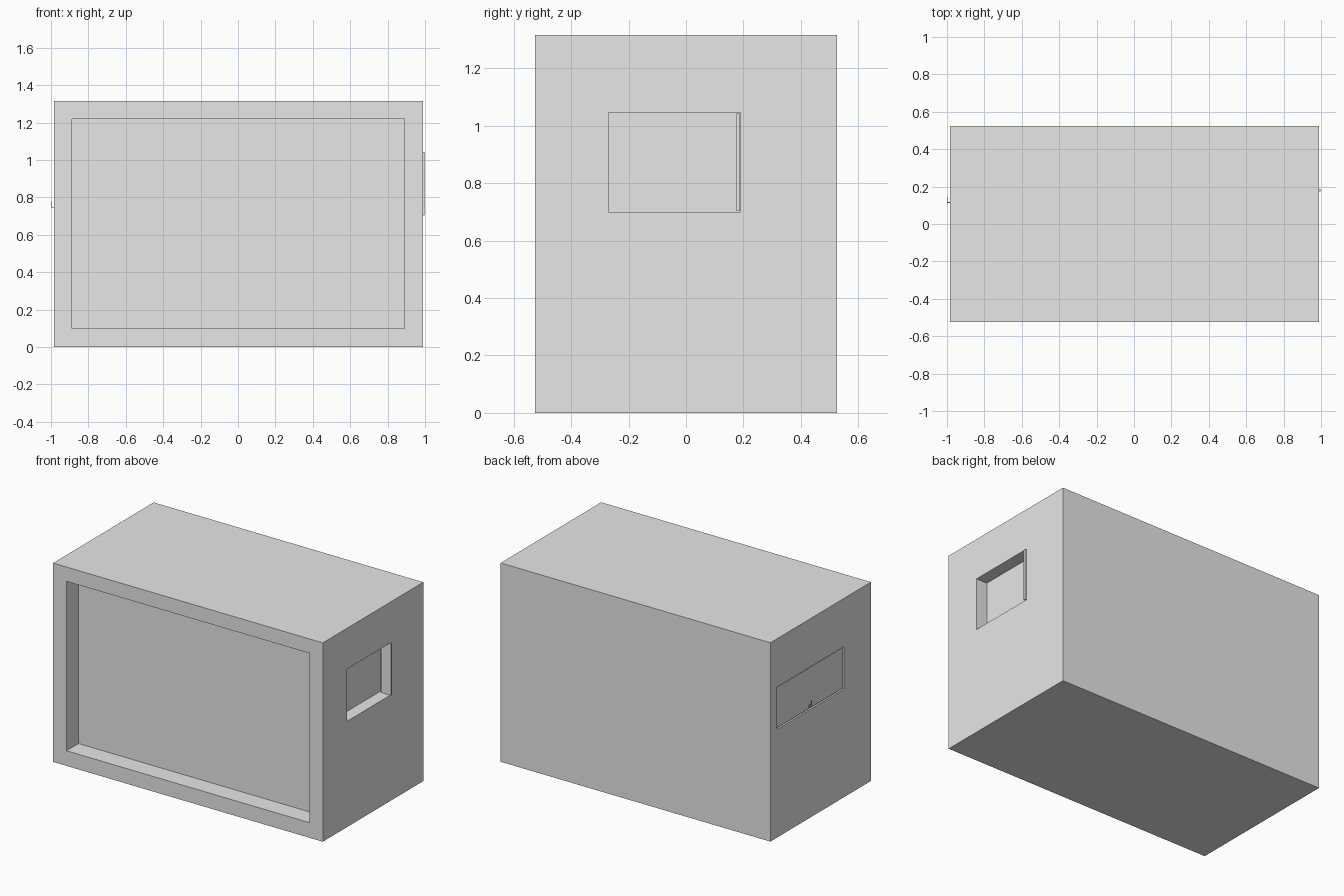
import bpy

cube = bpy.data.objects.get("Cube")
if cube:
    bpy.data.objects.remove(cube, do_unlink=True)

grey = bpy.data.materials.new("light_grey")
grey.use_nodes = True
colour = (0.8, 0.8, 0.8, 1)
grey.diffuse_color = colour
grey.node_tree.nodes["Principled BSDF"].inputs["Base Color"].default_value = colour


def box(name, xs, ys, zs):
    """Box spanning the given x, y and z ranges."""
    verts = [(x, y, z) for x in xs for y in ys for z in zs]
    faces = [(0, 1, 3, 2), (4, 6, 7, 5), (0, 4, 5, 1),
             (2, 3, 7, 6), (0, 2, 6, 4), (1, 5, 7, 3)]
    return add(name, verts, faces)


def pane(name, x, ys, zs, facing):
    """Single upright sheet at x, facing +x or -x."""
    verts = [(x, ys[0], zs[0]), (x, ys[1], zs[0]), (x, ys[1], zs[1]), (x, ys[0], zs[1])]
    return add(name, verts, [(0, 1, 2, 3) if facing > 0 else (3, 2, 1, 0)])


def add(name, verts, faces):
    mesh = bpy.data.meshes.new(name)
    mesh.from_pydata(verts, [], faces)
    mesh.materials.append(grey)
    obj = bpy.data.objects.new(name, mesh)
    bpy.context.collection.objects.link(obj)
    return obj


# Outer walls
LEFT, RIGHT, FRONT, TOP = -0.985, 0.988, -0.525, 1.315
body = box("body", (LEFT, RIGHT), (FRONT, -FRONT), (0, TOP))

# Openings: wide front recess, window on one end, hatch on the other
window_y, window_z = (-0.27, 0.19), (0.70, 1.045)
hatch_y, hatch_z = (-0.245, 0.455), (0.715, 0.995)
cutters = [
    box("front_recess_cutter", (-0.887, 0.89), (-0.7, FRONT + 0.125), (0.1, 1.22)),
    box("window_cutter", (RIGHT - 0.085, 1.1), window_y, window_z),
    box("hatch_cutter", (-1.1, LEFT + 0.012), hatch_y, hatch_z),
]
for cutter in cutters:
    cutter.hide_render = True
    cutter.hide_set(True)
    cutter.display_type = 'WIRE'
    cut = body.modifiers.new(cutter.name, 'BOOLEAN')
    cut.operation = 'DIFFERENCE'
    cut.solver = 'EXACT'
    cut.object = cutter

# Apply the cuts, then remove the helpers
bpy.context.view_layer.objects.active = body
body.select_set(True)
for name in [m.name for m in body.modifiers]:
    bpy.ops.object.modifier_apply(modifier=name)
for cutter in cutters:
    bpy.data.objects.remove(cutter, do_unlink=True)

# Window sheet, facing inward, and the open leaf against its jamb
pane("window_pane", RIGHT - 0.08, window_y, window_z, -1)
box("window_leaf", (RIGHT - 0.063, 0.997), (0.175, 0.186), (0.702, 1.043))

# Hatch sheet, facing inward, inside its thin rim
gap = 0.006
pane("hatch_panel", LEFT + 0.006, (hatch_y[0] + gap, hatch_y[1] - gap),
     (hatch_z[0] + gap, hatch_z[1] - gap), 1)

# Small angled hatch handle
t = 0.004
box("handle_stem", (-1, LEFT + 0.008), (0.113, 0.113 + t), (0.745, 0.745 + t))
box("handle_upright", (-1, -1 + t), (0.113, 0.113 + t), (0.745, 0.778))
box("handle_grip", (-1, -1 + t), (0.113, 0.145), (0.745, 0.745 + t))
